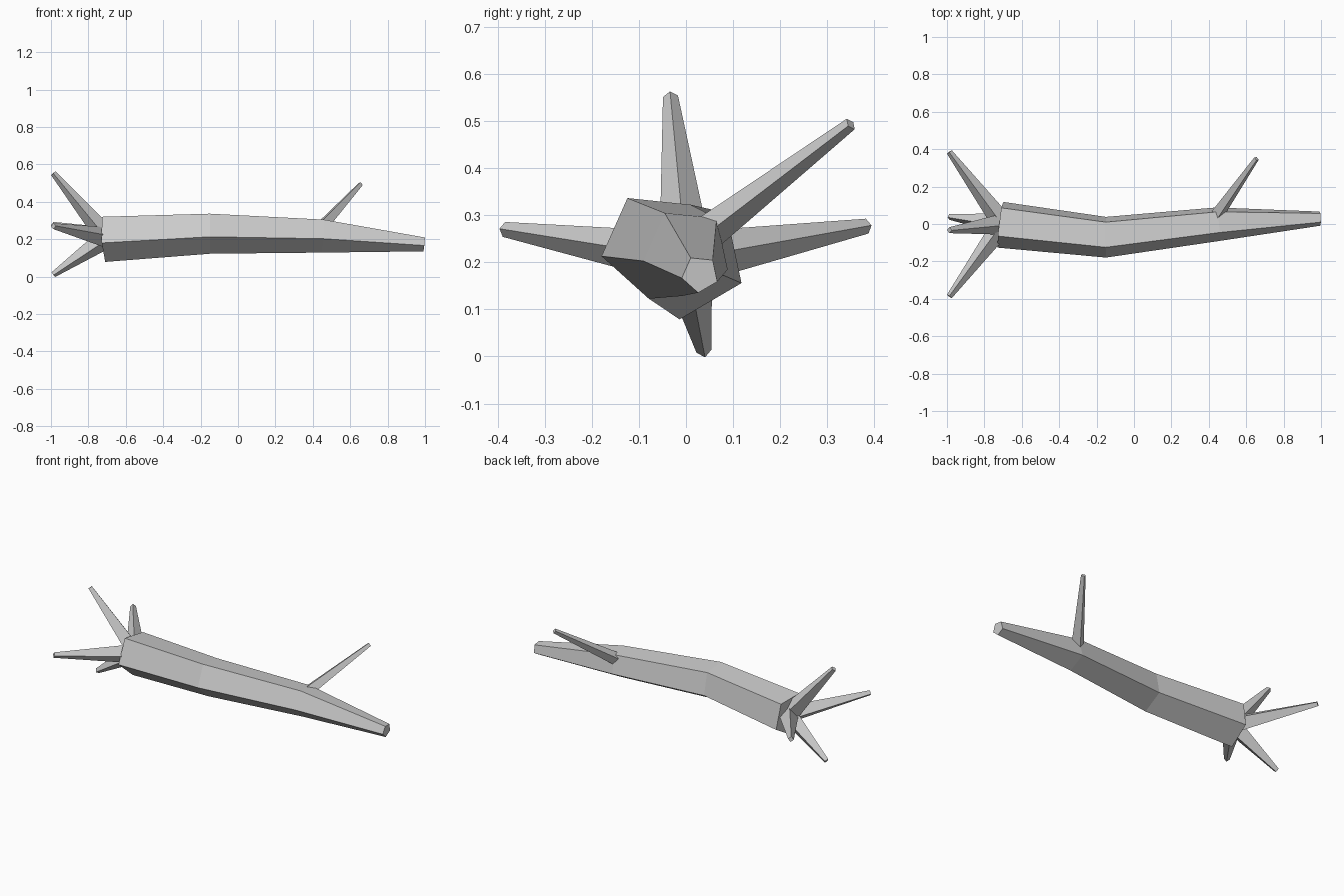
import bpy, bmesh, math
from mathutils import Vector

cube = bpy.data.objects.get("Cube")
if cube:
    bpy.data.objects.remove(cube, do_unlink=True)

# One plain grey material
grey = bpy.data.materials.new("plain_grey")
grey.use_nodes = True
color = (0.6, 0.6, 0.6, 1)
grey.diffuse_color = color
bsdf = next(n for n in grey.node_tree.nodes if n.type == 'BSDF_PRINCIPLED')
bsdf.inputs["Base Color"].default_value = color


def ring(bm, center, axis, toward, radius, sides, start):
    """Regular ring of vertices perpendicular to axis, measured from toward."""
    n = Vector(axis).normalized()
    u = Vector(toward)
    u = (u - n * u.dot(n)).normalized()
    v = n.cross(u)
    angles = [start + math.tau * i / sides for i in range(sides)]
    return [bm.verts.new(Vector(center) + radius * (u * math.cos(a) + v * math.sin(a)))
            for a in angles]


def tube(name, stations, toward, sides, start=0.0, axes=None):
    """Flat-faced capped tube through (center, radius) stations."""
    bm = bmesh.new()
    pts = [Vector(c) for c, r in stations]
    rings = []
    for i, (c, r) in enumerate(stations):
        axis = pts[min(i + 1, len(pts) - 1)] - pts[max(i - 1, 0)]
        rings.append(ring(bm, c, axis, toward, r, sides, start))
    for a, b in zip(rings, rings[1:]):
        for i in range(sides):
            j = (i + 1) % sides
            bm.faces.new((a[i], a[j], b[j], b[i]))
    bm.faces.new(rings[0][::-1])
    bm.faces.new(rings[-1])
    bmesh.ops.recalc_face_normals(bm, faces=bm.faces)
    mesh = bpy.data.meshes.new(name)
    bm.to_mesh(mesh)
    bm.free()
    mesh.materials.append(grey)
    obj = bpy.data.objects.new(name, mesh)
    bpy.context.collection.objects.link(obj)
    return obj


# Bent, tapering five-sided trunk
tube("trunk", [((-0.715, 0, 0.208), 0.13),
               ((-0.15, -0.067, 0.237), 0.115),
               ((0.45, 0.002, 0.223), 0.095),
               ((0.995, 0.03, 0.175), 0.04)],
     toward=(0, 1, 0), sides=5, start=math.radians(48))

# Single side branch
tube("branch", [((0.445, 0.05, 0.265), 0.037), ((0.655, 0.35, 0.494), 0.014)],
     toward=(1, 0, 0), sides=4)

# Four splayed roots at the thick end
root_tips = {"front_root": (-0.387, 0.27), "back_root": (0.385, 0.277),
             "upper_root": (-0.033, 0.553), "lower_root": (0.038, 0.011)}
for name, (y, z) in root_tips.items():
    tube(name, [((-0.70, 0, 0.208), 0.057), ((-0.987, y, z), 0.016)],
         toward=(1, 0, 0), sides=4)
